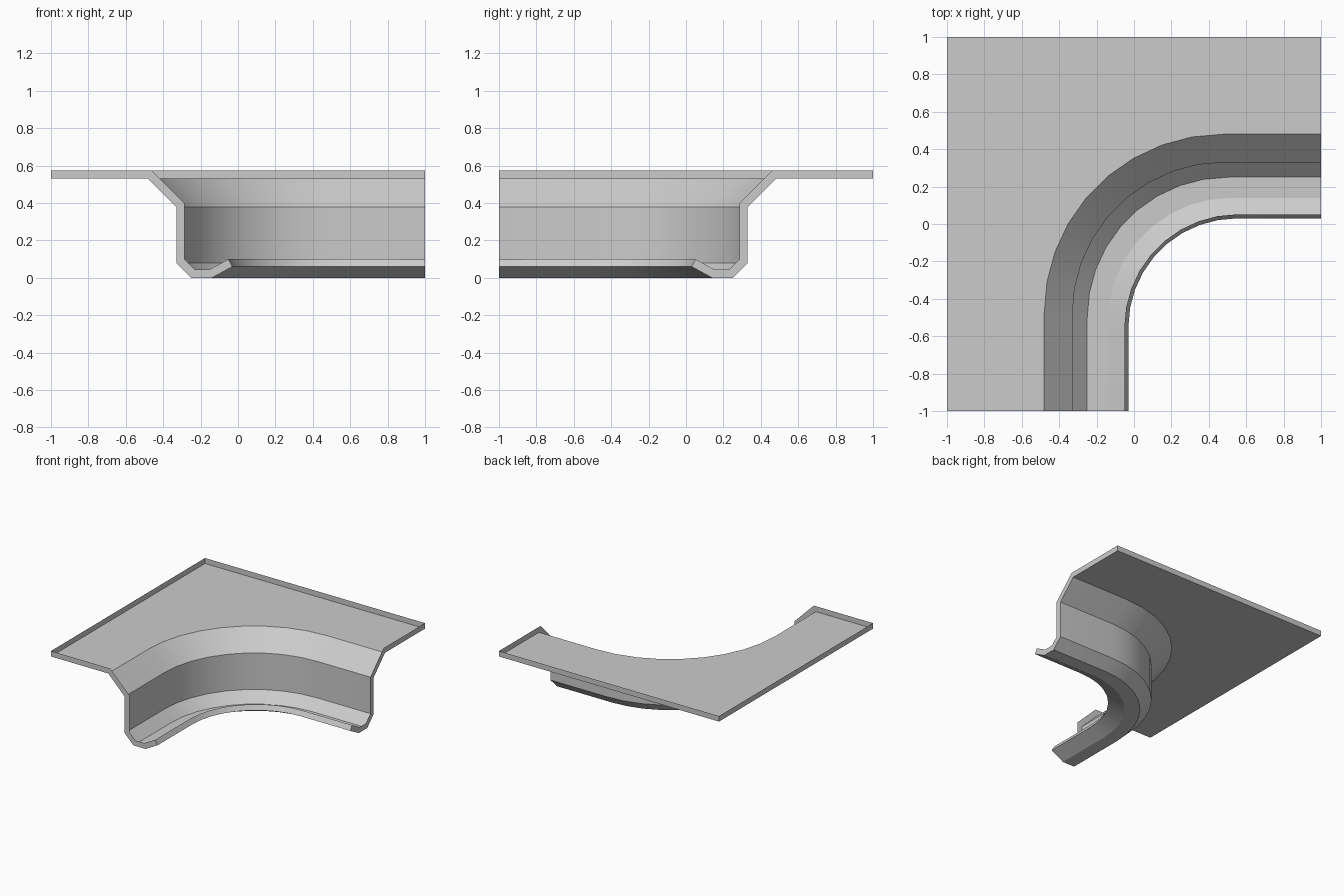
import bpy, bmesh
from math import sin, cos, radians

if "Cube" in bpy.data.objects:
    bpy.data.objects.remove(bpy.data.objects["Cube"])

# Cross-section from the plate edge down to the gutter lip:
# offset of the straight leg, height, bend centre
PROFILE = [(-0.48, 0.53, 0.476), (-0.33, 0.38, 0.485), (-0.33, 0.08, 0.485),
           (-0.25, 0.0, 0.50), (-0.14, 0.0, 0.52), (-0.03, 0.06, 0.55)]
SEGMENTS = 9
THICKNESS = 0.045


def path(offset, centre):
    """Straight leg, quarter bend, straight leg."""
    r = centre - offset
    angles = [radians(90 * i / SEGMENTS) for i in range(SEGMENTS + 1)]
    bend = [(centre - r * cos(a), -centre + r * sin(a)) for a in angles]
    return [(offset, -1)] + bend + [(1, -offset)]


# Swept wall and gutter
bm = bmesh.new()
rows = [[bm.verts.new((x, y, z)) for x, y in path(o, c)] for o, z, c in PROFILE]
for a, b in zip(rows, rows[1:]):
    for i in range(len(a) - 1):
        bm.faces.new((a[i], b[i], b[i + 1], a[i + 1]))

# Flat plate around the outside of the bend, underside facing out
corners = [bm.verts.new((x, y, PROFILE[0][1])) for x, y in ((1, 1), (-1, 1), (-1, -1))]
plate = bm.faces.new(rows[0] + corners)
bmesh.ops.recalc_face_normals(bm, faces=bm.faces[:])
plate.normal_update()
if plate.normal.z > 0:
    bmesh.ops.reverse_faces(bm, faces=bm.faces[:])

mesh = bpy.data.meshes.new("corner_gutter")
bm.to_mesh(mesh)
bm.free()
obj = bpy.data.objects.new("corner_gutter", mesh)
bpy.context.collection.objects.link(obj)
bpy.context.view_layer.objects.active = obj
obj.select_set(True)

# Raised rim strip along every open border, sheet stays on the lower side
rim = obj.modifiers.new("rim", 'SOLIDIFY')
rim.thickness = THICKNESS
rim.offset = -1
rim.use_even_offset = True
rim.use_rim = True
rim.use_rim_only = True
bpy.ops.object.modifier_apply(modifier=rim.name)
bpy.ops.object.shade_smooth_by_angle(angle=radians(25))
